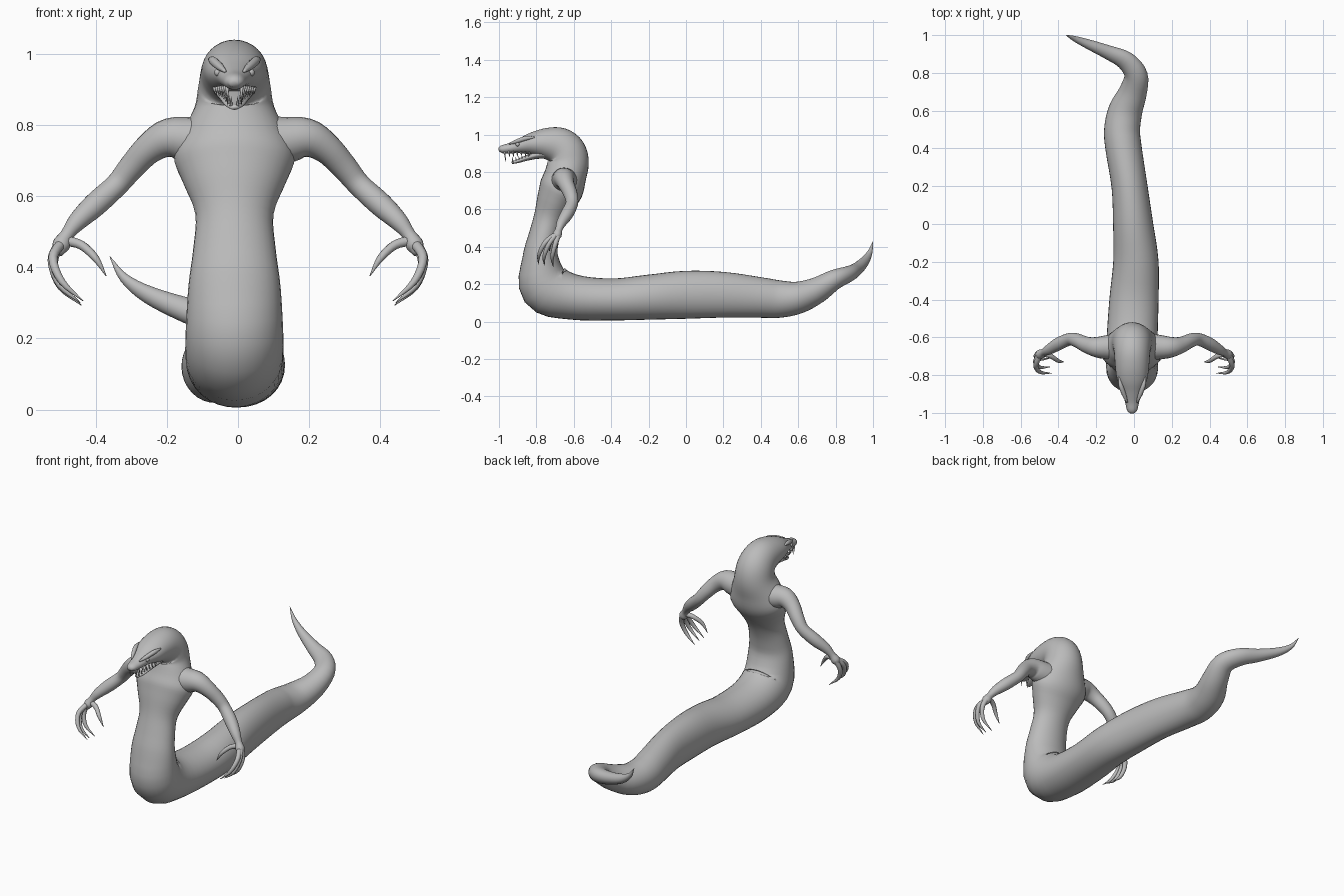
import bpy, bmesh, math
from mathutils import Vector

if "Cube" in bpy.data.objects:
    bpy.data.objects.remove(bpy.data.objects["Cube"], do_unlink=True)

GREY = (0.5, 0.5, 0.5, 1)
skin = bpy.data.materials.new("grey skin")
skin.use_nodes = True
skin.diffuse_color = GREY
skin.node_tree.nodes["Principled BSDF"].inputs["Base Color"].default_value = GREY


def finish(bm, name):
    """Turn a bmesh into a smooth grey object."""
    bmesh.ops.recalc_face_normals(bm, faces=bm.faces)
    mesh = bpy.data.meshes.new(name)
    bm.to_mesh(mesh)
    bm.free()
    mesh.materials.append(skin)
    for face in mesh.polygons:
        face.use_smooth = True
    obj = bpy.data.objects.new(name, mesh)
    bpy.context.collection.objects.link(obj)
    return obj


def spline(points, steps):
    """Catmull-Rom interpolation of tuples of any length."""
    vecs = [Vector(p) for p in points]
    vecs = [vecs[0] * 2 - vecs[1]] + vecs + [vecs[-1] * 2 - vecs[-2]]
    out = []
    for a, b, c, d in zip(vecs, vecs[1:], vecs[2:], vecs[3:]):
        for i in range(steps):
            t = i / steps
            out.append(b + (c - a) * (t / 2) + (a * 2 - b * 5 + c * 4 - d) * (t * t / 2)
                       + (b * 3 - a - c * 3 + d) * (t ** 3 / 2))
    return out + [vecs[-2]]


def loft(name, points, side=(1, 0, 0), sides=24, steps=4):
    """Sweep an ellipse along points of (x, y, z, half width, half depth)."""
    path = spline(points, steps)
    centres = [Vector(p[:3]) for p in path]
    side = Vector(side)
    bm = bmesh.new()
    rings = []
    for i, (p, centre) in enumerate(zip(path, centres)):
        tangent = (centres[min(i + 1, len(path) - 1)] - centres[max(i - 1, 0)]).normalized()
        side = (side - tangent * side.dot(tangent)).normalized()
        up = tangent.cross(side)
        wide, deep = max(p[3], 0.001), max(p[4], 0.001)
        angles = [math.tau * k / sides for k in range(sides)]
        rings.append([bm.verts.new(centre + side * (math.cos(a) * wide) + up * (math.sin(a) * deep))
                      for a in angles])
    for r, s in zip(rings, rings[1:]):
        for k in range(sides):
            n = (k + 1) % sides
            bm.faces.new((r[k], r[n], s[n], s[k]))
    bm.faces.new(rings[0])
    bm.faces.new(rings[-1])
    return finish(bm, name)


def round_limb(name, points, sign, **options):
    """Loft circular sections (x, y, z, radius), mirrored by sign."""
    return loft(name, [(x * sign, y, z, r, r) for x, y, z, r in points], **options)


# Head, hood and upright torso: (y, z, half width, half depth)
MID = -0.01
upright = [
    (-1.0, .913, .012, .008), (-.985, .92, .027, .021), (-.94, .927, .038, .028),
    (-.88, .94, .056, .042), (-.82, .95, .08, .062), (-.75, .952, .09, .083),
    (-.685, .94, .095, .1), (-.643, .905, .102, .108), (-.63, .85, .112, .11),
    (-.645, .78, .145, .112), (-.667, .71, .17, .118), (-.697, .64, .145, .103),
    (-.73, .55, .11, .085), (-.76, .45, .116, .083), (-.778, .34, .13, .097),
    (-.75, .19, .138, .142), (-.61, .132, .135, .122),
]
# Body on the ground and the curled tail: (x, y, z, half width, half depth)
trailing = [
    (0, -.4, .118, .13, .112), (.01, -.2, .13, .12, .12), (-.005, 0, .143, .106, .128),
    (-.024, .2, .143, .095, .122), (-.055, .4, .128, .096, .108), (-.063, .5, .12, .095, .1),
    (-.045, .6, .128, .09, .086), (-.005, .7, .167, .074, .07), (.01, .79, .222, .062, .054),
    (-.045, .865, .252, .052, .043), (-.14, .91, .278, .038, .035),
    (-.25, .955, .322, .024, .026), (-.32, .983, .37, .013, .014), (-.36, 1, .43, .001, .001),
]
loft("body", [(MID, *p) for p in upright] + trailing, sides=32)

# Open lower jaw
jaw = [(-.72, .9, .06, .03), (-.79, .892, .056, .022), (-.85, .875, .042, .015),
       (-.9, .857, .028, .01), (-.932, .848, .012, .006)]
loft("lower_jaw", [(MID, *p) for p in jaw], sides=16)

arm = [
    (.04, -.65, .75, .075), (.13, -.652, .757, .066), (.195, -.652, .763, .055),
    (.25, -.64, .733, .043), (.3, -.617, .68, .037), (.34, -.61, .632, .033),
    (.4, -.635, .577, .034), (.45, -.665, .53, .027), (.48, -.68, .492, .019),
    (.497, -.69, .462, .025), (.505, -.7, .437, .012),
]
digits = {
    "thumb": [(.485, -.685, .475), (.44, -.7, .462), (.4, -.725, .425), (.37, -.73, .375)],
    "front_finger": [(.495, -.69, .47), (.52, -.75, .425), (.495, -.785, .36), (.435, -.79, .305)],
    "middle_finger": [(.5, -.69, .47), (.522, -.73, .42), (.5, -.758, .35), (.443, -.757, .3)],
    "rear_finger": [(.5, -.68, .47), (.519, -.7, .41), (.498, -.715, .345), (.44, -.71, .293)],
}
radii = (.015, .013, .01, .001)
brow = [(.026, -.945, .95, .004), (.042, -.905, .964, .011),
        (.06, -.855, .98, .012), (.07, -.81, .985, .004)]


def cone(bm, base, tip, radius):
    """Add one pointed tooth running from base to tip."""
    base, tip = Vector(base), Vector(tip)
    axis = tip - base
    turn = axis.to_track_quat("Z", "Y").to_matrix().to_4x4()
    turn.translation = (base + tip) / 2
    bmesh.ops.create_cone(bm, cap_ends=True, segments=8, radius1=radius, radius2=.0005,
                          depth=axis.length, matrix=turn)


teeth = bmesh.new()
for sign, label in ((1, "left"), (-1, "right")):
    round_limb(label + "_arm", arm, sign, side=(0, 1, 0), sides=20)
    for digit, points in digits.items():
        round_limb(f"{label}_{digit}", [(*p, r) for p, r in zip(points, radii)], sign,
                   side=(0, 1, 0), sides=10)

    # Brow ridge and eye
    ridge = round_limb(label + "_brow", brow, sign, sides=10)
    ridge.location.x = MID
    eye = bmesh.new()
    bmesh.ops.create_uvsphere(eye, u_segments=12, v_segments=8, radius=.011)
    finish(eye, label + "_eye").location = (MID + sign * .046, -.9, .947)

    # Upper teeth, with the foremost one as a long fang, then lower teeth
    for i in range(7):
        t = i / 6
        x, y = MID + sign * (.02 + .036 * t), -.97 + .13 * t
        length = .05 if i == 0 else .028 - .01 * t
        cone(teeth, (x, y, .912 - .006 * t), (x, y + .006, .905 - length), .006)
    for i in range(6):
        t = i / 5
        x, y, z = MID + sign * (.009 + .03 * t), -.925 + .085 * t, .85 + .026 * t
        cone(teeth, (x, y, z), (x, y - .004, z + .03 - .01 * t), .005)
finish(teeth, "teeth")
